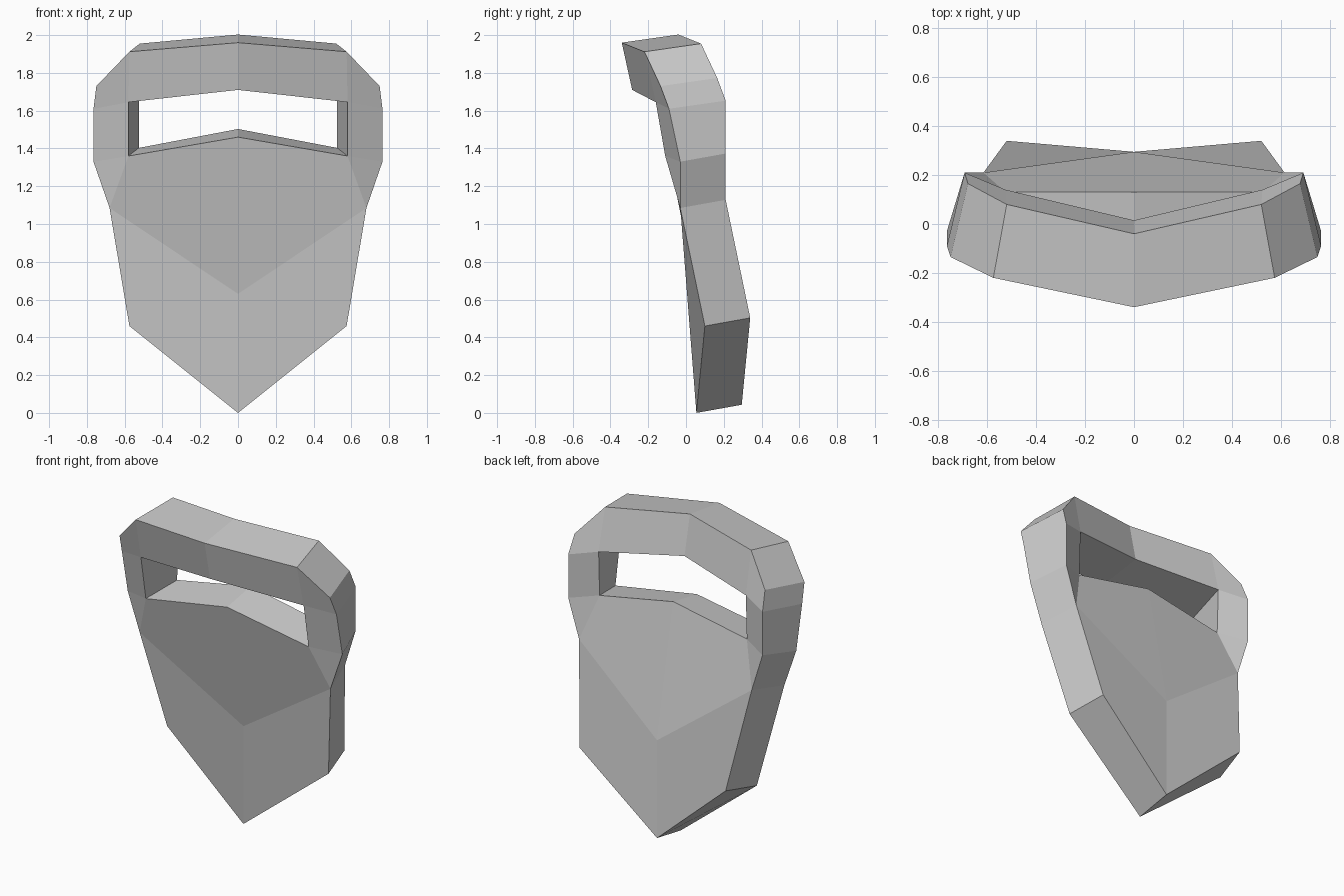
import bpy

# Remove the default cube only
default_cube = bpy.data.objects.get("Cube")
if default_cube:
    bpy.data.objects.remove(default_cube, do_unlink=True)

# Plain grey finish
grey = bpy.data.materials.new("plain_grey")
grey.use_nodes = True
colour = (0.6, 0.6, 0.6, 1)
grey.diffuse_color = colour
grey.node_tree.nodes["Principled BSDF"].inputs["Base Color"].default_value = colour

# Landmarks on the front surface of one half of the mask
front_points = {
    "brow_middle": (0, -0.34, 1.96),
    "brow_corner": (0.575, -0.22, 1.912),
    "temple_top": (0.75, -0.135, 1.73),
    "temple": (0.765, -0.09, 1.61),
    "cheekbone": (0.765, -0.03, 1.33),
    "cheek": (0.68, -0.03, 1.085),
    "jaw": (0.575, 0.1, 0.46),
    "chin": (0, 0.055, 0),
    "mouth": (0, 0.055, 0.63),
    "slot_top_middle": (0, -0.285, 1.71),
    "slot_top_corner": (0.58, -0.16, 1.645),
    "slot_low_corner": (0.58, -0.11, 1.36),
    "slot_low_middle": (0, -0.11, 1.46),
}

# Front panels, counter-clockwise as seen from the front
panels = [
    ("brow_middle", "slot_top_middle", "slot_top_corner", "brow_corner"),
    ("brow_corner", "slot_top_corner", "temple", "temple_top"),
    ("slot_top_corner", "slot_low_corner", "cheekbone", "temple"),
    ("slot_low_corner", "cheek", "cheekbone"),
    ("slot_low_middle", "mouth", "cheek", "slot_low_corner"),
    ("cheek", "mouth", "chin", "jaw"),
]


def back_point(point):
    """Inner surface: narrower, slightly raised, and deeper around the brow."""
    x, y, z = point
    depth = 0.3 if z > 1.5 else 0.24
    return (x * 0.905, y + depth, z + 0.043)


names = list(front_points)
index = {name: i for i, name in enumerate(names)}
count = len(names)
verts = list(front_points.values())
verts += [back_point(p) for p in front_points.values()]

# Front and back skins
front_faces = [[index[name] for name in panel] for panel in panels]
back_faces = [[i + count for i in (f[0], *reversed(f[1:]))] for f in front_faces]

# Rim walls on every open edge, outside and in the eye slot
edges = [(a, b) for f in front_faces for a, b in zip(f, f[1:] + f[:1])]
rim_faces = []
for a, b in edges:
    on_centre = verts[a][0] == 0 and verts[b][0] == 0
    if (b, a) not in edges and not on_centre:
        rim_faces.append([b, a, a + count, b + count])

mesh = bpy.data.meshes.new("face_mask")
mesh.from_pydata(verts, [], front_faces + back_faces + rim_faces)
mesh.materials.append(grey)
mesh.update()

mask = bpy.data.objects.new("face_mask", mesh)
bpy.context.collection.objects.link(mask)

# Mirror to the other half
mirror = mask.modifiers.new("mirror_halves", "MIRROR")
mirror.use_axis[0] = True
mirror.use_mirror_merge = True
mirror.merge_threshold = 0.001
